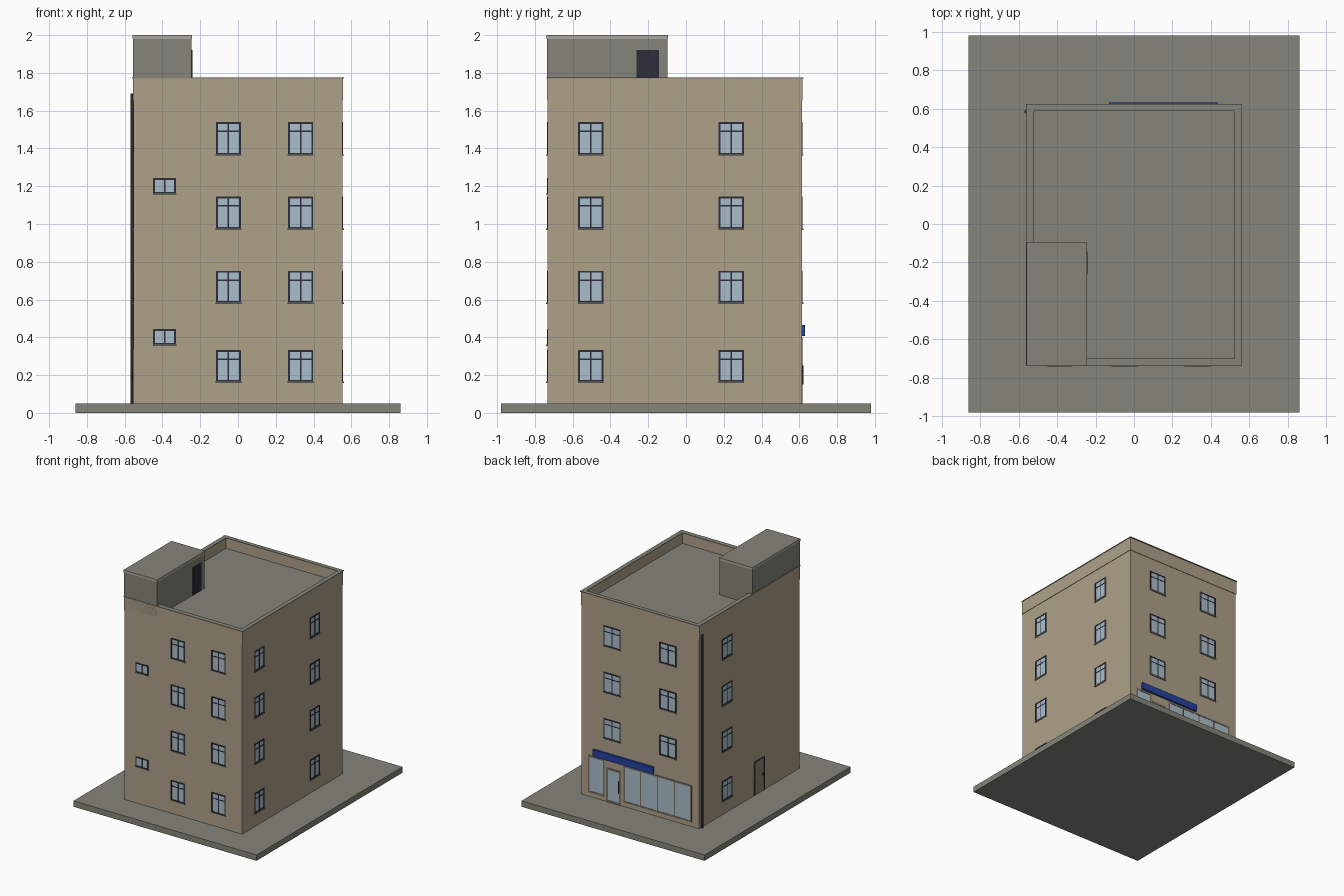
import bpy, bmesh, math
from mathutils import Matrix, Vector

if "Cube" in bpy.data.objects:
    bpy.data.objects.remove(bpy.data.objects["Cube"])


def mat(name, r, g, b):
    m = bpy.data.materials.new(name)
    m.diffuse_color = (r, g, b, 1)
    m.use_nodes = True
    m.node_tree.nodes["Principled BSDF"].inputs["Base Color"].default_value = m.diffuse_color
    return m


WALL = mat("tan wall", 0.425, 0.356, 0.25)
GREY = mat("concrete grey", 0.235, 0.235, 0.198)
DARK = mat("dark frame", 0.025, 0.026, 0.04)
GLASS = mat("pale blue glass", 0.41, 0.52, 0.60)
TRIM = mat("light stone trim", 0.40, 0.385, 0.32)
BRONZE = mat("bronze frame", 0.20, 0.16, 0.12)
BLUE = mat("sign blue", 0.018, 0.055, 0.36)
BROWN = mat("brown door", 0.29, 0.23, 0.16)


def build(name, boxes):
    """One object made of axis-aligned boxes: (low corner, high corner, material)."""
    me = bpy.data.meshes.new(name)
    bm = bmesh.new()
    mats = []
    for lo, hi, m in boxes:
        if m not in mats:
            mats.append(m)
        a = Vector([min(p, q) for p, q in zip(lo, hi)])
        b = Vector([max(p, q) for p, q in zip(lo, hi)])
        mx = Matrix.Translation((a + b) / 2) @ Matrix.Diagonal((*(b - a), 1))
        vs = bmesh.ops.create_cube(bm, size=1, matrix=mx)["verts"]
        for f in {f for v in vs for f in v.link_faces}:
            f.material_index = mats.index(m)
    bm.to_mesh(me)
    bm.free()
    for m in mats:
        me.materials.append(m)
    ob = bpy.data.objects.new(name, me)
    bpy.context.collection.objects.link(ob)
    return ob


# wall planes of the main block
X, Y0, Y1 = 0.553, -0.733, 0.613


def on_wall(side, u0, u1, z0, z1, out, m, inset=0.004):
    """Box lying on a wall; u is x for front/back and y for left/right."""
    if side in ("front", "back"):
        s, p = (-1, Y0) if side == "front" else (1, Y1)
        return ((u0, p - s * inset, z0), (u1, p + s * out, z1), m)
    s, p = (-1, -X) if side == "left" else (1, X)
    return ((p - s * inset, u0, z0), (p + s * out, u1, z1), m)


def window(name, side, u0, u1, z0, z1, uprights=1, transom=True, frame=DARK, sill=True, t=0.01):
    def b(*a):
        return on_wall(side, *a)
    parts = [b(u0, u1, z0, z1, 0.0015, GLASS),
             b(u0, u0 + t, z0, z1, 0.004, frame), b(u1 - t, u1, z0, z1, 0.004, frame),
             b(u0, u1, z0, z0 + t, 0.004, frame), b(u0, u1, z1 - t, z1, 0.004, frame)]
    for i in range(uprights):
        c = u0 + (u1 - u0) * (i + 1) / (uprights + 1)
        parts.append(b(c - 0.004, c + 0.004, z0, z1, 0.0035, frame))
    if transom:
        parts.append(b(u0, u1, z1 - 0.053, z1 - 0.045, 0.003, frame))
    if sill:
        parts.append(b(u0 - 0.002, u1 + 0.002, z0 - 0.005, z0 + 0.002, 0.008, GREY))
    build(name, parts)


# ground slab
build("base_slab", [((-0.86, -0.98, 0), (0.86, 0.98, 0.05), GREY)])

# main block, flat roof
build("main_walls", [((-X, Y0, 0.05), (X, Y1, 1.66), WALL)])
build("roof_deck", [((-0.53, -0.71, 1.65), (0.53, 0.60, 1.685), GREY)])


def ring(name, x, y0, y1, ix, iy0, iy1, z0, z1, m):
    build(name, [((-x, y0, z0), (x, iy0, z1), m), ((-x, iy1, z0), (x, y1, z1), m),
                 ((-x, iy0, z0), (-ix, iy1, z1), m), ((ix, iy0, z0), (x, iy1, z1), m)])


# parapet band, slightly proud of the wall, and its thin coping
ring("parapet", 0.557, -0.736, 0.617, 0.525, -0.70, 0.59, 1.655, 1.77, WALL)
ring("coping", 0.56, -0.739, 0.623, 0.523, -0.698, 0.588, 1.769, 1.776, GREY)

# stair house on the roof with a light edge trim and grey top
build("stair_house", [((-0.556, -0.736, 1.68), (-0.245, -0.097, 1.98), GREY)])
cap = build("stair_house_cap", [((-0.559, -0.739, 1.98), (-0.243, -0.094, 2.0), TRIM)])
cap.data.materials.append(GREY)
for f in cap.data.polygons:
    f.material_index = 1 if f.normal.z > 0.5 else 0
build("roof_door", [((-0.25, -0.262, 1.685), (-0.241, -0.143, 1.92), DARK)])

# windows on every floor
ROWS = [(0.163, 0.333), (0.582, 0.752), (0.974, 1.145), (1.367, 1.54)]
COLS = {"front": [(-0.117, 0.016), (0.264, 0.398)],
        "right": [(-0.571, -0.438), (0.173, 0.306)],
        "left": [(0.173, 0.306)],
        "back": [(0.185, 0.345), (-0.34, -0.18)]}
for side, cols in COLS.items():
    for c, (u0, u1) in enumerate(cols):
        for r, (z0, z1) in enumerate(ROWS):
            if side == "back" and r == 0:
                continue
            window(f"{side}_window_{c}_{r}", side, u0, u1, z0, z1)
# small stairwell windows
for i, z in enumerate((0.36, 1.16)):
    window(f"stair_window_{i}", "front", -0.449, -0.328, z, z + 0.084, transom=False)

# shop front on the back wall
window("shop_window_small", "back", 0.335, 0.49, 0.085, 0.40, 0, False, BRONZE, False, 0.014)
window("shop_window_large", "back", -0.485, 0.155, 0.085, 0.40, 3, False, BRONZE, False, 0.014)
window("shop_door", "back", 0.18, 0.318, 0.05, 0.34, 0, False, BRONZE, False, 0.016)
build("shop_door_handle", [on_wall("back", 0.20, 0.206, 0.15, 0.25, 0.008, DARK)])
build("shop_sign", [on_wall("back", -0.13, 0.436, 0.407, 0.465, 0.018, BLUE)])

# side door with dark frame
build("side_door", [on_wall("left", -0.265, -0.125, 0.05, 0.335, 0.002, BROWN),
                    on_wall("left", -0.265, -0.255, 0.05, 0.335, 0.005, DARK),
                    on_wall("left", -0.135, -0.125, 0.05, 0.335, 0.005, DARK),
                    on_wall("left", -0.265, -0.125, 0.325, 0.335, 0.005, DARK),
                    on_wall("left", -0.248, -0.236, 0.18, 0.20, 0.008, DARK)])

# rain pipe
bpy.ops.mesh.primitive_cylinder_add(vertices=12, radius=0.009, depth=1.64,
                                    location=(-0.561, 0.583, 0.87))
pipe = bpy.context.object
pipe.name = "rain_pipe"
pipe.data.materials.append(DARK)
bpy.ops.object.shade_smooth_by_angle(angle=math.radians(40))
